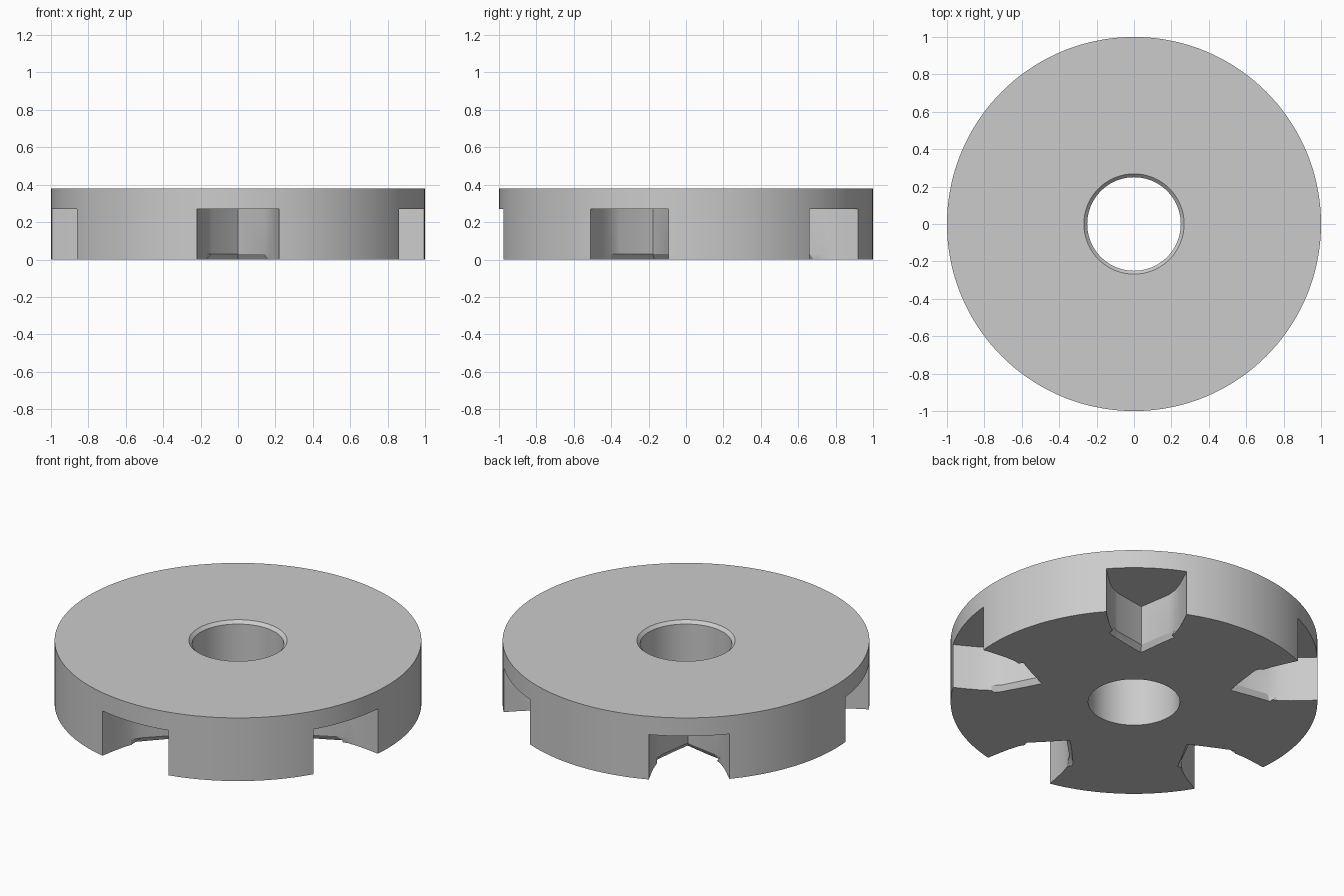
import bpy, bmesh, math
from mathutils import Matrix, Vector

cube = bpy.data.objects.get("Cube")
if cube:
    bpy.data.objects.remove(cube, do_unlink=True)

HEIGHT, SEGMENTS, NOTCHES = 0.38, 144, 5
NOTCH_TOP, CHAMFER = 0.27, 0.03

steel = bpy.data.materials.new("plain grey")
steel.use_nodes = True
steel.diffuse_color = (0.6, 0.6, 0.6, 1)
steel.node_tree.nodes["Principled BSDF"].inputs["Base Color"].default_value = (0.6, 0.6, 0.6, 1)


def make_object(name, bm):
    bmesh.ops.recalc_face_normals(bm, faces=bm.faces)
    mesh = bpy.data.meshes.new(name)
    bm.to_mesh(mesh)
    bm.free()
    mesh.materials.append(steel)
    obj = bpy.data.objects.new(name, mesh)
    bpy.context.collection.objects.link(obj)
    return obj


# Disc body: a lathed section with a chamfered bore
section = [(0.25, 0), (1, 0), (1, HEIGHT), (0.268, HEIGHT), (0.25, HEIGHT - 0.018)]
bm = bmesh.new()
verts = [bm.verts.new((r, 0, z)) for r, z in section]
edges = [bm.edges.new((verts[i - 1], verts[i])) for i in range(len(verts))]
bmesh.ops.spin(bm, geom=verts + edges, cent=(0, 0, 0), axis=(0, 0, 1),
               angle=math.tau, steps=SEGMENTS, use_merge=True)
bmesh.ops.remove_doubles(bm, verts=bm.verts, dist=1e-5)
disc = make_object("slotted_disc", bm)

# Notch cutters: curved flanks leading to a V, widened at the bottom by a chamfer
flank = [(1.1, 0.248), (0.976, 0.22), (0.9, 0.206), (0.83, 0.191), (0.77, 0.172)]


def notch_outline(widen):
    """Mirrored outline as (radius, offset) with the V grown by widen (0 to 1 at the base)."""
    half = flank + [(0.715 + 0.005 * widen, 0.14 + 0.03 * widen)]
    apex = (0.575 - 0.033 * widen, 0)
    return half + [apex] + [(r, -t) for r, t in reversed(half)]


bm = bmesh.new()
for i in range(NOTCHES):
    turn = Matrix.Rotation(math.radians(-90 + i * 360 / NOTCHES), 3, "Z")
    rings = []
    for z, widen in ((-CHAMFER, 2), (CHAMFER, 0), (NOTCH_TOP, 0)):
        rings.append([bm.verts.new(turn @ Vector((r, t, z)))
                      for r, t in notch_outline(widen)])
    for low, high in zip(rings, rings[1:]):
        for k in range(len(low)):
            bm.faces.new((low[k - 1], low[k], high[k], high[k - 1]))
    bm.faces.new(rings[0])
    bm.faces.new(rings[-1])
cutter = make_object("notch_cutter", bm)
cutter.hide_render = True

# Cut the notches, then shade the curved walls smooth
cut = disc.modifiers.new("notches", "BOOLEAN")
cut.operation = "DIFFERENCE"
cut.solver = "EXACT"
cut.object = cutter
bpy.ops.object.select_all(action="DESELECT")
bpy.context.view_layer.objects.active = disc
disc.select_set(True)
bpy.ops.object.modifier_apply(modifier=cut.name)
bpy.data.objects.remove(cutter, do_unlink=True)
bpy.ops.object.shade_smooth_by_angle(angle=math.radians(25))
